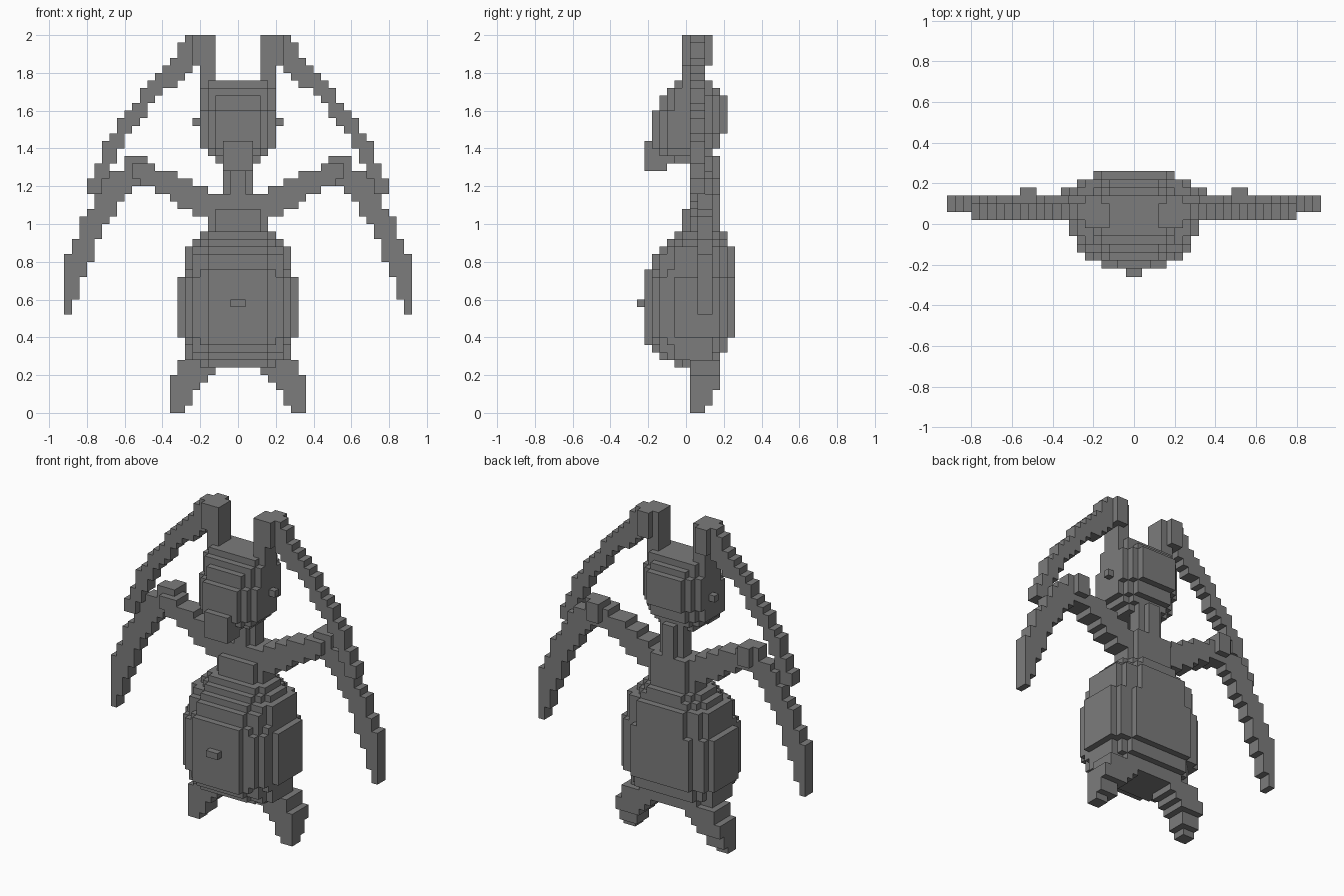
import bpy
from mathutils import Vector

if "Cube" in bpy.data.objects:
    bpy.data.objects.remove(bpy.data.objects["Cube"], do_unlink=True)

S = 0.04            # edge of one block
OFFSET = -0.26      # y of the frontmost block layer

grey = bpy.data.materials.new("stone_grey")
grey.use_nodes = True
grey.diffuse_color = (0.2, 0.2, 0.2, 1)
grey.node_tree.nodes["Principled BSDF"].inputs["Base Color"].default_value = (0.2, 0.2, 0.2, 1)


def box(x, y, z):
    """Blocks in half-open index ranges on the +x side."""
    return {(i, j, k) for i in range(*x) for j in range(*y) for k in range(*z)}


def loft(start, rows, centre, power=2.4):
    """Rounded stack; each row is (layers, half width, front, back)."""
    cells, k = set(), start
    for layers, width, front, back in rows:
        for _ in range(layers):
            for i, j, _z in box((0, width), (front, back), (0, 1)):
                u = (i + 0.5) / (width + 0.12)
                y = j + 0.5 - centre
                v = abs(y) / ((back - centre if y > 0 else centre - front) + 0.25)
                if u ** power + v ** power <= 1:
                    cells.add((i, j, k))
            k += 1
    return cells


def limb(points, depth):
    """Tapered strip along (x, z, radius) points with a fixed depth range."""
    cells = set()
    for (ax, az, ar), (bx, bz, br) in zip(points, points[1:]):
        a, d = Vector((ax, az)), Vector((bx - ax, bz - az))
        for i, j, k in box((0, 23), depth, (0, 50)):
            p = Vector((i + 0.5, k + 0.5)) - a
            t = min(1, max(0, p.dot(d) / d.length_squared))
            if (p - d * t).length <= ar + (br - ar) * t:
                cells.add((i, j, k))
    return cells


def mirrored(cells):
    return {(-1 - i, j, k) for i, j, k in cells}


# Torso with belly button
torso = loft(6, [(1, 5, 5, 11), (1, 7, 3, 11), (1, 7, 2, 12), (1, 7, 1, 12),
                 (8, 8, 1, 13), (1, 7, 1, 13), (2, 7, 2, 13), (1, 7, 3, 13),
                 (1, 6, 4, 12), (1, 5, 5, 12), (2, 4, 6, 11), (1, 4, 6, 11),
                 (2, 4, 7, 11)], 8)
torso |= box((0, 1), (0, 1), (14, 15))

# Neck with trimmed corners
neck = box((0, 2), (8, 10), (27, 34)) | box((0, 1), (7, 11), (27, 34))

# Head with snout and side nubs
head = loft(33, [(1, 3, 4, 10), (1, 4, 3, 10), (2, 5, 2, 11), (3, 5, 2, 12),
                 (2, 5, 3, 12), (1, 5, 4, 11), (1, 5, 5, 10)], 7)
head |= box((0, 2), (1, 4), (32, 36)) | box((5, 6), (7, 8), (38, 39))

# Ears: stalk, rounded knob, drooping strip
ear = box((3, 5), (6, 9), (42, 50))
ear |= box((3, 7), (7, 9), (46, 50)) | box((4, 6), (6, 10), (46, 50))
ear |= limb([(6, 48, 1.5), (13, 40.5, 1), (16.5, 35.5, 1), (19.2, 29.5, 0.8)], (7, 9))

# Arms: upper arm, elbow, curved forearm
arm = limb([(4, 27.5, 1.8), (7, 29, 1.6), (10, 30.7, 1.4), (12.5, 31.7, 1.4)], (7, 10))
arm |= box((12, 15), (8, 10), (31, 34)) | box((12, 14), (8, 11), (31, 34))
arm |= limb([(13.5, 32, 1.6), (16.5, 29.5, 1.7), (19.2, 25, 1.4),
             (21.2, 20, 1.5), (22, 17, 1.1), (22.5, 13.5, 0.55)], (8, 10))

# Legs: stepped rows of (inner, outer, back)
leg = set()
for k, (inner, outer, back) in enumerate([(7, 9, 9), (6, 9, 10), (6, 9, 10), (5, 9, 11),
                                          (4, 9, 11), (3, 8, 11), (3, 8, 11)]):
    leg |= box((inner, outer), (7, back), (k, k + 1))

parts = {}
for name, cells in (("torso", torso), ("neck", neck), ("head", head)):
    parts[name] = cells | mirrored(cells)
for name, cells in (("ear", ear), ("arm", arm), ("leg", leg)):
    parts["left_" + name] = cells
    parts["right_" + name] = mirrored(cells)

# Each block belongs to one part only
filled = set()
for name in parts:
    parts[name] = parts[name] - filled
    filled |= parts[name]


def build(name, cells):
    """Mesh the block faces that are open to the air."""
    index, faces = {}, []
    for cell in sorted(cells):
        for axis in range(3):
            for side in (0, 1):
                beside = list(cell)
                beside[axis] += 2 * side - 1
                if tuple(beside) in filled:
                    continue
                b, c = (axis + 1) % 3, (axis + 2) % 3
                loop = []
                for db, dc in ((0, 0), (1, 0), (1, 1), (0, 1)):
                    corner = list(cell)
                    corner[axis] += side
                    corner[b] += db
                    corner[c] += dc
                    loop.append(index.setdefault(tuple(corner), len(index)))
                faces.append(loop if side else loop[::-1])
    mesh = bpy.data.meshes.new(name)
    mesh.from_pydata([(i * S, OFFSET + j * S, k * S) for i, j, k in index], [], faces)
    mesh.materials.append(grey)
    bpy.context.collection.objects.link(bpy.data.objects.new(name, mesh))


for name, cells in parts.items():
    build(name, cells)
